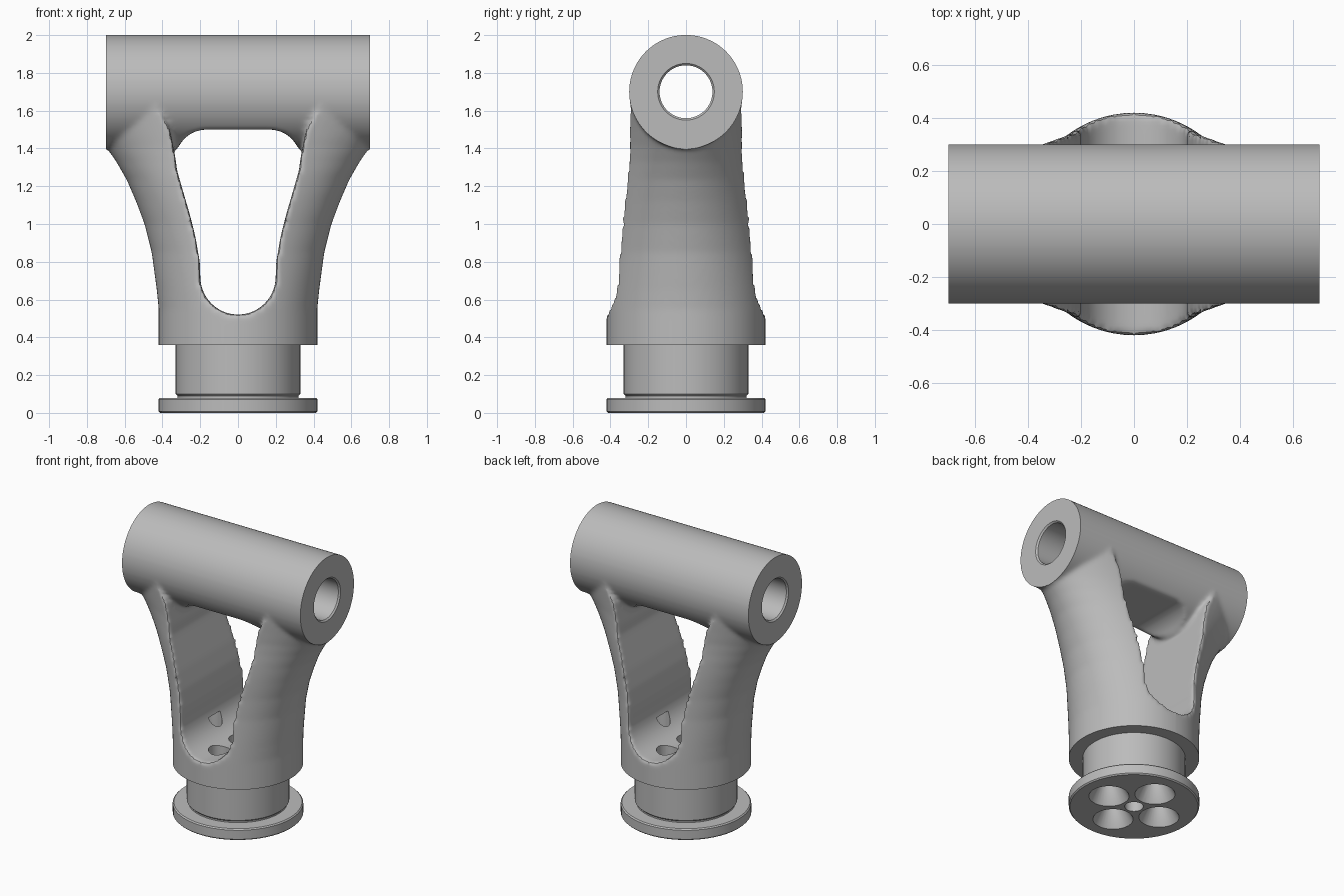
import bpy, bmesh, math
from mathutils import Matrix, Vector

cube = bpy.data.objects.get("Cube")
if cube:
    bpy.data.objects.remove(cube, do_unlink=True)

steel = bpy.data.materials.new("plain_grey")
steel.use_nodes = True
GREY = (0.5, 0.5, 0.5, 1)
steel.diffuse_color = GREY
steel.node_tree.nodes["Principled BSDF"].inputs["Base Color"].default_value = GREY


def make(name, bm):
    bmesh.ops.recalc_face_normals(bm, faces=bm.faces)
    mesh = bpy.data.meshes.new(name)
    bm.to_mesh(mesh)
    bm.free()
    mesh.materials.append(steel)
    ob = bpy.data.objects.new(name, mesh)
    bpy.context.collection.objects.link(ob)
    return ob


def loft(name, rings, sides=96, matrix=Matrix()):
    """Stack of ellipses given as (height, x radius, y radius)."""
    bm = bmesh.new()
    loops = []
    for z, a, b in rings:
        angles = [math.tau * i / sides for i in range(sides)]
        loops.append([bm.verts.new((a * math.cos(t), b * math.sin(t), z)) for t in angles])
    for low, high in zip(loops, loops[1:]):
        for i in range(sides):
            j = (i + 1) % sides
            bm.faces.new((low[i], low[j], high[j], high[i]))
    bm.faces.new(loops[0])
    bm.faces.new(loops[-1])
    bmesh.ops.transform(bm, matrix=matrix, verts=bm.verts)
    return make(name, bm)


def lathe(name, profile, sides=64, matrix=Matrix()):
    return loft(name, [(z, r, r) for r, z in profile], sides, matrix)


def prism(name, half):
    """Mirrored outline in x and z, pushed through the model along y."""
    bm = bmesh.new()
    outline = half + [(-x, z) for x, z in reversed(half) if x > 0]
    face = bm.faces.new([bm.verts.new((x, -1, z)) for x, z in outline])
    top = bmesh.ops.extrude_face_region(bm, geom=[face])["geom"]
    bmesh.ops.translate(bm, vec=(0, 2, 0), verts=[v for v in top if isinstance(v, bmesh.types.BMVert)])
    return make(name, bm)


def apply(ob, kind, **settings):
    mod = ob.modifiers.new(kind, kind)
    for key, value in settings.items():
        setattr(mod, key, value)
    bpy.ops.object.select_all(action="DESELECT")
    bpy.context.view_layer.objects.active = ob
    ob.select_set(True)
    bpy.ops.object.modifier_apply(modifier=mod.name)


def combine(ob, tool, operation, keep=False):
    apply(ob, "BOOLEAN", object=tool, operation=operation, solver="EXACT")
    if not keep:
        bpy.data.objects.remove(tool, do_unlink=True)


def arc(cx, cz, r, start, end, steps=10):
    angles = [math.radians(start + (end - start) * i / steps) for i in range(steps + 1)]
    return [(cx + r * math.cos(t), cz + r * math.sin(t)) for t in angles]


# Flared yoke, round at the base and wide at the top
yoke = loft("yoke", [
    (0.3, 0.42, 0.42), (0.55, 0.42, 0.42), (0.65, 0.43, 0.415), (0.85, 0.457, 0.4),
    (1.0, 0.495, 0.39), (1.12, 0.54, 0.382), (1.235, 0.59, 0.37), (1.33, 0.645, 0.355),
    (1.41, 0.7, 0.345), (1.5, 0.77, 0.342), (1.65, 0.88, 0.342), (1.8, 0.95, 0.28)])

# Window between the two arms
side = arc(0, 0.72, 0.2, -90, 0) + [
    (0.201, 0.79), (0.225, 0.93), (0.255, 1.05), (0.29, 1.17), (0.322, 1.28)]
arms_gap = prism("arms_gap", side + [(0.33, 1.34), (0.36, 1.5), (0.45, 1.65), (0.5, 1.95)])
window = prism("window", side + arc(0.17, 1.34, 0.16, 0, 90))
combine(yoke, arms_gap, "DIFFERENCE")

# Cross tube along x, blended softly into the arms
along_x = Matrix.Translation((0, 0, 1.7)) @ Matrix.Rotation(math.pi / 2, 4, "Y")
tube = lathe("tube", [(0.301, -0.8), (0.301, 0.8)], 96, along_x)
combine(yoke, tube, "UNION")
combine(yoke, window, "DIFFERENCE")
apply(yoke, "REMESH", mode="VOXEL", voxel_size=0.014)
apply(yoke, "SMOOTH", factor=0.5, iterations=7)

# Crisp ends, base face and bore
bm = bmesh.new()
bmesh.ops.create_cube(bm, size=1)
bmesh.ops.scale(bm, vec=(1.4, 2, 1.8), verts=bm.verts)
bmesh.ops.translate(bm, vec=(0, 0, 1.26), verts=bm.verts)
combine(yoke, make("trim_box", bm), "INTERSECT")
bore = lathe("bore", [(0.17, -0.72), (0.14, -0.69), (0.14, 0.69), (0.17, 0.72)], 64, along_x)
combine(yoke, bore, "DIFFERENCE")

# Neck with its round foot flange
spindle = lathe("neck_and_flange", [
    (0.412, 0), (0.42, 0.008), (0.42, 0.072), (0.412, 0.08), (0.32, 0.08),
    (0.32, 0.09), (0.33, 0.1), (0.33, 0.38)])

# Four countersunk screw holes and a centre hole
drills = [lathe("centre_drill", [(0.06, -0.1), (0.06, 0.65)], 32)]
for k in range(4):
    spot = Matrix.Rotation(k * math.pi / 2, 4, "Z") @ Vector((0.21, 0, 0))
    drills.append(lathe("screw_drill", [(0.16, -0.05), (0.07, 0.1), (0.07, 0.65)],
                        32, Matrix.Translation(spot)))
for drill in drills:
    combine(spindle, drill, "DIFFERENCE", keep=True)
    combine(yoke, drill, "DIFFERENCE")

for ob in (yoke, spindle):
    bpy.ops.object.select_all(action="DESELECT")
    bpy.context.view_layer.objects.active = ob
    ob.select_set(True)
    bpy.ops.object.shade_smooth_by_angle(angle=math.radians(35))
